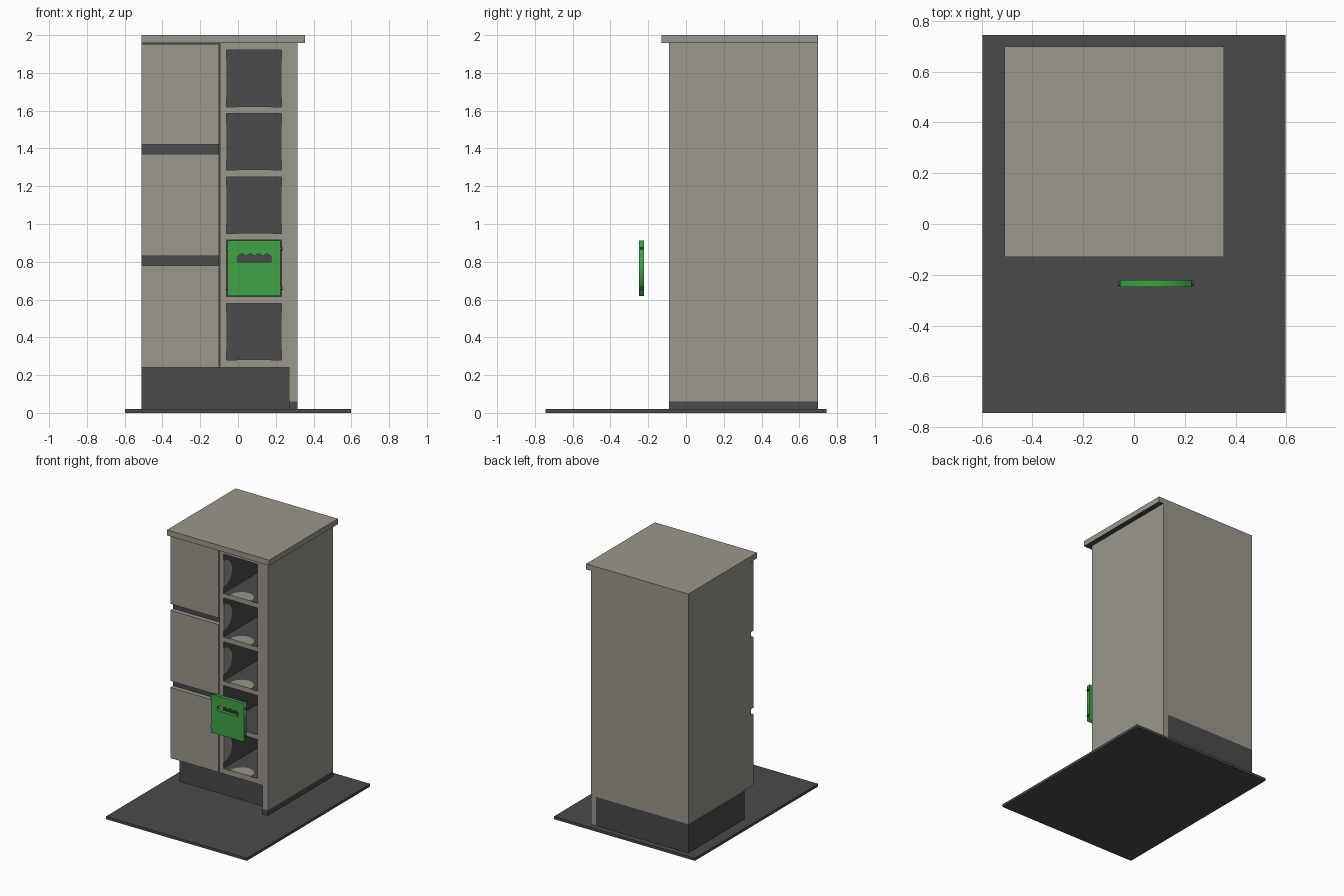
import bpy, bmesh, math
from mathutils import Matrix

cube = bpy.data.objects.get("Cube")
if cube:
    bpy.data.objects.remove(cube, do_unlink=True)


def material(name, rgb):
    m = bpy.data.materials.new(name)
    m.use_nodes = True
    col = (*rgb, 1)
    m.diffuse_color = col
    m.node_tree.nodes["Principled BSDF"].inputs["Base Color"].default_value = col
    return m


BEIGE = material("warm grey", (0.33, 0.31, 0.265))
DARK = material("charcoal", (0.069, 0.069, 0.069))
GREEN = material("green", (0.051, 0.366, 0.063))


def finish(name, bm, mats, rule=None):
    """Turn a bmesh into an object, colouring faces by an optional rule."""
    bmesh.ops.recalc_face_normals(bm, faces=bm.faces)
    bm.normal_update()
    if rule:
        for f in bm.faces:
            f.material_index = int(rule(f.normal, f.calc_center_median()))
    me = bpy.data.meshes.new(name)
    bm.to_mesh(me)
    bm.free()
    for m in mats:
        me.materials.append(m)
    ob = bpy.data.objects.new(name, me)
    bpy.context.collection.objects.link(ob)
    return ob


def box(name, xs, ys, zs, mats=(BEIGE,), rule=None, cut_z=None):
    bm = bmesh.new()
    bmesh.ops.create_cube(bm, size=1)
    for v in bm.verts:
        v.co = [r[0] if c < 0 else r[1] for c, r in zip(v.co, (xs, ys, zs))]
    if cut_z:
        bmesh.ops.bisect_plane(bm, geom=bm.verts[:] + bm.edges[:] + bm.faces[:],
                               plane_co=(0, 0, cut_z), plane_no=(0, 0, 1))
    return finish(name, bm, mats, rule)


TWO = (BEIGE, DARK)
LEFT, RIGHT, FRONT, BACK = -0.51, 0.315, -0.09, 0.70
KICK, UNDER = 0.24, 1.958
N0, N1 = -0.06, 0.23          # niche opening
PANEL = 0.27                  # inner face of the side panel

# Floor plate, plinth and worktop
box("floor_plate", (-0.597, 0.597), (-0.745, 0.745), (0, 0.02), (DARK,))
box("plinth", (LEFT, PANEL), (0.02, BACK), (0.02, KICK), (DARK,))
box("worktop", (LEFT, 0.355), (-0.13, BACK), (UNDER, 2.0), TWO,
    lambda n, c: n.z < -0.5)

# Side panel down to the floor with a dark foot
box("side_panel", (PANEL, RIGHT), (FRONT, BACK), (0.02, UNDER), TWO,
    lambda n, c: n.y < 0.5 and c.z < 0.06 or n.x < -0.5, cut_z=0.06)

# Back board and drawer carcass
box("back_board", (LEFT, PANEL), (0.66, BACK), (KICK, UNDER), TWO,
    lambda n, c: n.y < -0.5)
box("drawer_carcass", (LEFT, -0.101), (-0.055, 0.66), (KICK, UNDER), TWO,
    lambda n, c: n.x > -0.5)

# Drawer fronts separated by dark grip recesses
for i, zs in enumerate(((KICK, 0.78), (0.83, 1.37), (1.42, 1.952))):
    box(f"drawer_front_{i + 1}", (LEFT, -0.101), (FRONT, -0.055), zs)

# Niche column: divider, stile and shelves, dark on the inside
box("niche_divider", (-0.095, N0), (FRONT, 0.66), (KICK, UNDER), TWO,
    lambda n, c: n.y > -0.5)
box("niche_stile", (N1, PANEL), (FRONT, 0.66), (KICK, UNDER), TWO,
    lambda n, c: n.y > -0.5)
HEIGHT, STEP, FIRST = 0.30, 0.335, 0.28
floors = [FIRST + STEP * i for i in range(5)]
edges = [KICK] + [e for z in floors for e in (z, z + HEIGHT)] + [UNDER]
for i in range(6):
    box(f"niche_shelf_{i + 1}", (N0, N1), (FRONT, 0.66),
        (edges[2 * i], edges[2 * i + 1]), TWO, lambda n, c: n.y > -0.5)


# Pale half-oval patches at the mouth of each open niche
def patch(name, place, half):
    bm = bmesh.new()
    rim = [bm.verts.new(place(half * math.cos(a), FRONT + 0.1 * math.sin(a)))
           for a in (math.pi * k / 12 for k in range(13))]
    face = bm.faces.new(rim)
    ext = bmesh.ops.extrude_face_region(bm, geom=[face])
    mid = place(0, 0, 0.003)
    flat = place(0, 0)
    shift = [m - f for m, f in zip(mid, flat)]
    bmesh.ops.translate(bm, vec=shift,
                        verts=[g for g in ext["geom"] if isinstance(g, bmesh.types.BMVert)])
    finish(name, bm, (BEIGE,))


cx = (N0 + N1) / 2
for i, z in enumerate(floors):
    if i == 1:
        continue
    cz = z + HEIGHT / 2
    patch(f"floor_patch_{i + 1}", lambda u, y, t=0: (cx + u, y, z + t), 0.09)
    patch(f"left_patch_{i + 1}", lambda u, y, t=0: (N0 + t, y, cz + u), 0.1)
    patch(f"right_patch_{i + 1}", lambda u, y, t=0: (N1 - t, y, cz + u), 0.1)

# Detached green door with a finger-grip slot
curve = bpy.data.curves.new("door_profile", "CURVE")
curve.dimensions = "2D"
curve.fill_mode = "BOTH"
curve.extrude = 0.0135
outline = [(-0.055, 0.62), (0.226, 0.62), (0.226, 0.912), (-0.055, 0.912)]
grip = [(0.0, 0.80), (0.175, 0.80)]
for k in range(33):
    t = k / 32
    grip.append((0.175 * (1 - t), 0.828 + 0.014 * abs(math.sin(4 * math.pi * t))))
for pts in (outline, grip):
    sp = curve.splines.new("POLY")
    sp.points.add(len(pts) - 1)
    for p, (x, z) in zip(sp.points, pts):
        p.co = (x, z, 0, 1)
    sp.use_cyclic_u = True
helper = bpy.data.objects.new("door_profile", curve)
bpy.context.collection.objects.link(helper)
deps = bpy.context.evaluated_depsgraph_get()
mesh = bpy.data.meshes.new_from_object(helper.evaluated_get(deps))
bpy.data.objects.remove(helper, do_unlink=True)
bm = bmesh.new()
bm.from_mesh(mesh)
bmesh.ops.remove_doubles(bm, verts=bm.verts, dist=1e-5)
bm.transform(Matrix.Translation((0, -0.235, 0)) @ Matrix.Rotation(math.pi / 2, 4, "X"))
finish("green_door", bm, (GREEN,), lambda n, c: 0)

# Locating pegs on the door edges
for side, x in (("right", -0.057), ("left", 0.228)):
    for level, z in (("lower", 0.66), ("upper", 0.87)):
        bm = bmesh.new()
        bmesh.ops.create_cone(bm, cap_ends=True, segments=12, radius1=0.009,
                              radius2=0.009, depth=0.014,
                              matrix=Matrix.Translation((x, -0.235, z))
                              @ Matrix.Rotation(math.pi / 2, 4, "Y"))
        finish(f"door_peg_{side}_{level}", bm, (DARK,))
